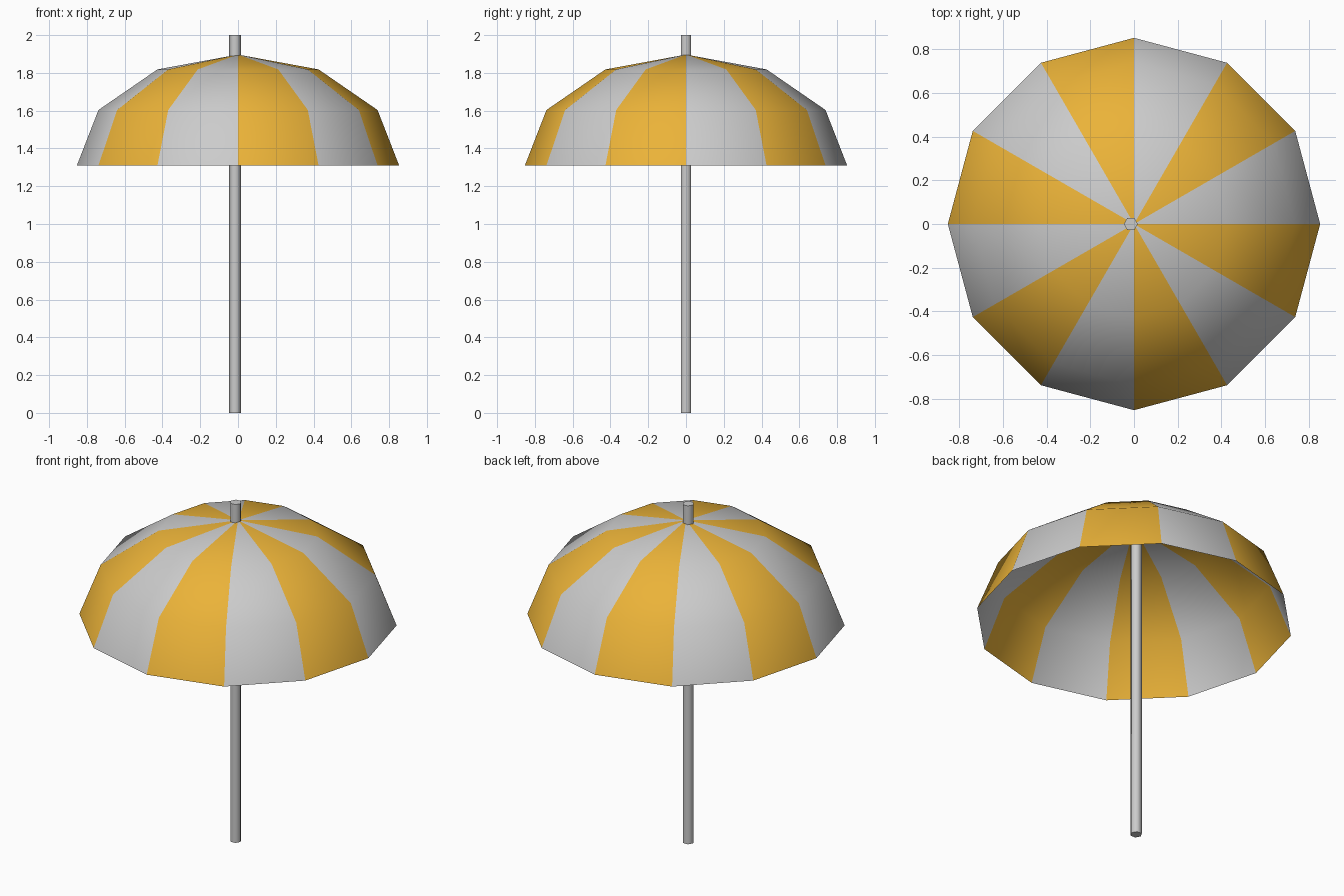
import bpy, bmesh
from math import sin, cos, pi, radians

if "Cube" in bpy.data.objects:
    bpy.data.objects.remove(bpy.data.objects["Cube"])

SIDES = 12
RADIUS, RIM_Z, HEIGHT = 0.853, 1.31, 0.587


def material(name, color):
    m = bpy.data.materials.new(name)
    m.diffuse_color = color
    m.use_nodes = True
    m.node_tree.nodes["Principled BSDF"].inputs["Base Color"].default_value = m.diffuse_color
    return m


# Canopy: open squashed half dome, three bands, alternating striped gores
bm = bmesh.new()
rings = []
for k in range(3):
    a = radians(30 * k)
    rings.append([bm.verts.new((RADIUS * cos(a) * cos(2 * pi * i / SIDES),
                                RADIUS * cos(a) * sin(2 * pi * i / SIDES),
                                RIM_Z + HEIGHT * sin(a))) for i in range(SIDES)])
apex = bm.verts.new((0, 0, RIM_Z + HEIGHT))
for i in range(SIDES):
    j = (i + 1) % SIDES
    gore = [bm.faces.new((lo[i], lo[j], hi[j], hi[i]))
            for lo, hi in zip(rings, rings[1:])]
    gore.append(bm.faces.new((rings[-1][i], rings[-1][j], apex)))
    for f in gore:
        f.material_index = i % 2
        f.smooth = True
mesh = bpy.data.meshes.new("canopy")
bm.to_mesh(mesh)
bm.free()
mesh.materials.append(material("grey_cloth", (0.8, 0.8, 0.8, 1)))
mesh.materials.append(material("golden_cloth", (0.83, 0.45, 0.04, 1)))
bpy.context.collection.objects.link(bpy.data.objects.new("canopy", mesh))

# Pole: six-sided, slightly off centre, corners pointing along x
bpy.ops.mesh.primitive_cylinder_add(vertices=6, radius=0.032, depth=2,
                                    location=(-0.015, 0, 1),
                                    rotation=(0, 0, radians(90)))
pole = bpy.context.object
pole.name = "pole"
bpy.ops.object.shade_smooth_by_angle(angle=radians(65))
